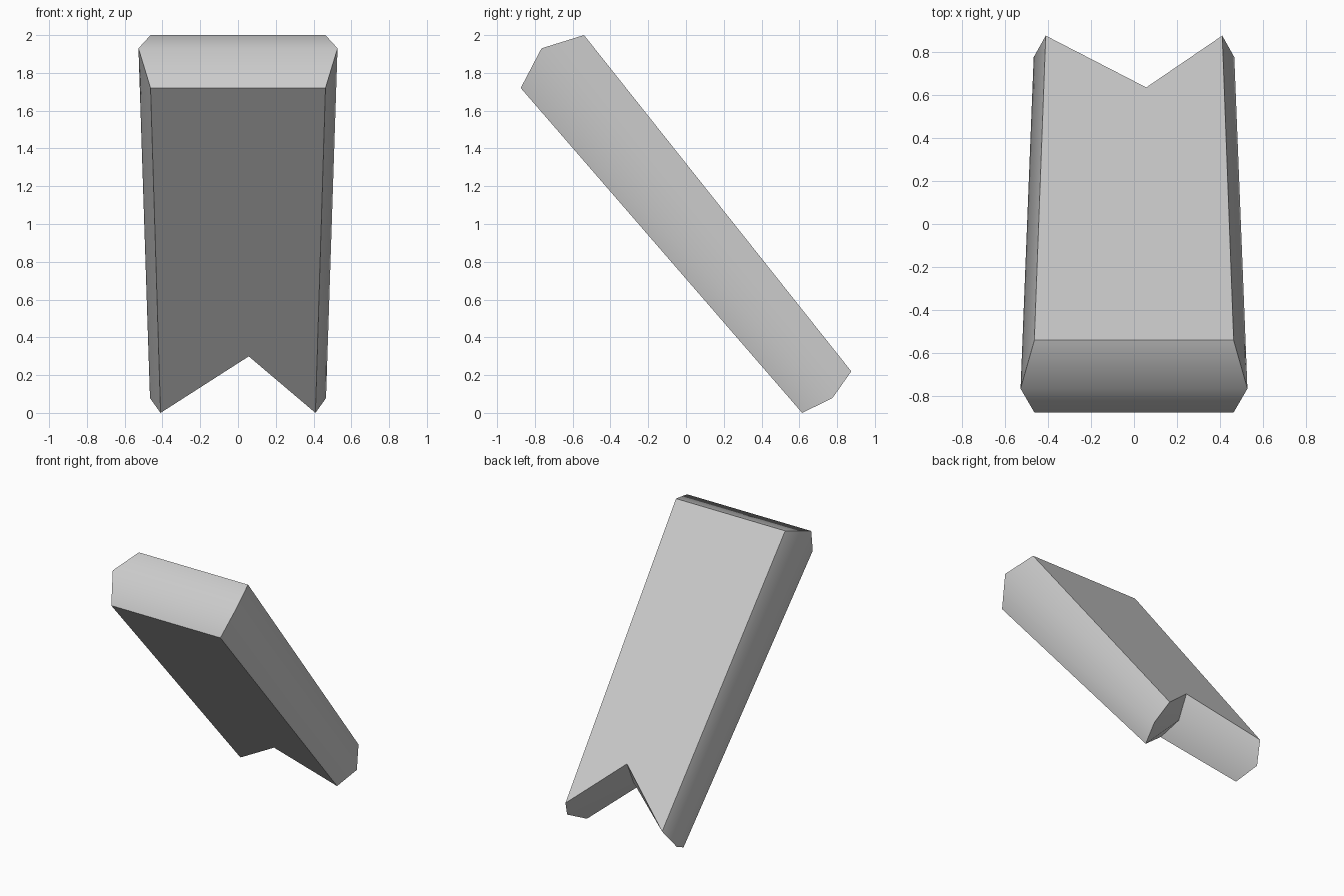
import bpy
import bmesh
import math
from mathutils import Vector

cube = bpy.data.objects.get("Cube")
if cube:
    bpy.data.objects.remove(cube, do_unlink=True)

grey = bpy.data.materials.new("light_grey")
grey.use_nodes = True
colour = (0.6, 0.6, 0.6, 1)
grey.diffuse_color = colour
grey.node_tree.nodes["Principled BSDF"].inputs["Base Color"].default_value = colour


def add_ring(bm, top, bottom, top_half, bottom_half, notch):
    """Outline of one layer: square top end, swallow-tail bottom end."""
    top, bottom = Vector((0, *top)), Vector((0, *bottom))
    side = Vector((1, 0, 0))
    tail = bottom.lerp(top, notch) + side * 0.057
    points = [top - side * top_half, top + side * top_half,
              bottom + side * bottom_half, tail, bottom - side * bottom_half]
    return [bm.verts.new(p) for p in points]


# Leaning slab: underside, bulging middle and upper face outlines
bm = bmesh.new()
rings = [
    add_ring(bm, (-0.875, 1.72), (0.615, 0.0), 0.463, 0.41, 0.174),
    add_ring(bm, (-0.765, 1.93), (0.775, 0.078), 0.527, 0.466, 0.145),
    add_ring(bm, (-0.54, 2.0), (0.875, 0.22), 0.463, 0.41, 0.17),
]

# Caps and the ridged walls between the outlines
bm.faces.new(rings[0])
bm.faces.new(rings[-1])
for low, high in zip(rings, rings[1:]):
    for i in range(len(low)):
        j = (i + 1) % len(low)
        bm.faces.new((low[i], low[j], high[j], high[i]))
bmesh.ops.recalc_face_normals(bm, faces=bm.faces)

mesh = bpy.data.meshes.new("notched_slab")
bm.to_mesh(mesh)
bm.free()
mesh.materials.append(grey)
slab = bpy.data.objects.new("notched_slab", mesh)
bpy.context.collection.objects.link(slab)

# Soft ridges, crisp outline edges
bpy.ops.object.select_all(action="DESELECT")
slab.select_set(True)
bpy.context.view_layer.objects.active = slab
bpy.ops.object.shade_smooth_by_angle(angle=math.radians(50))
